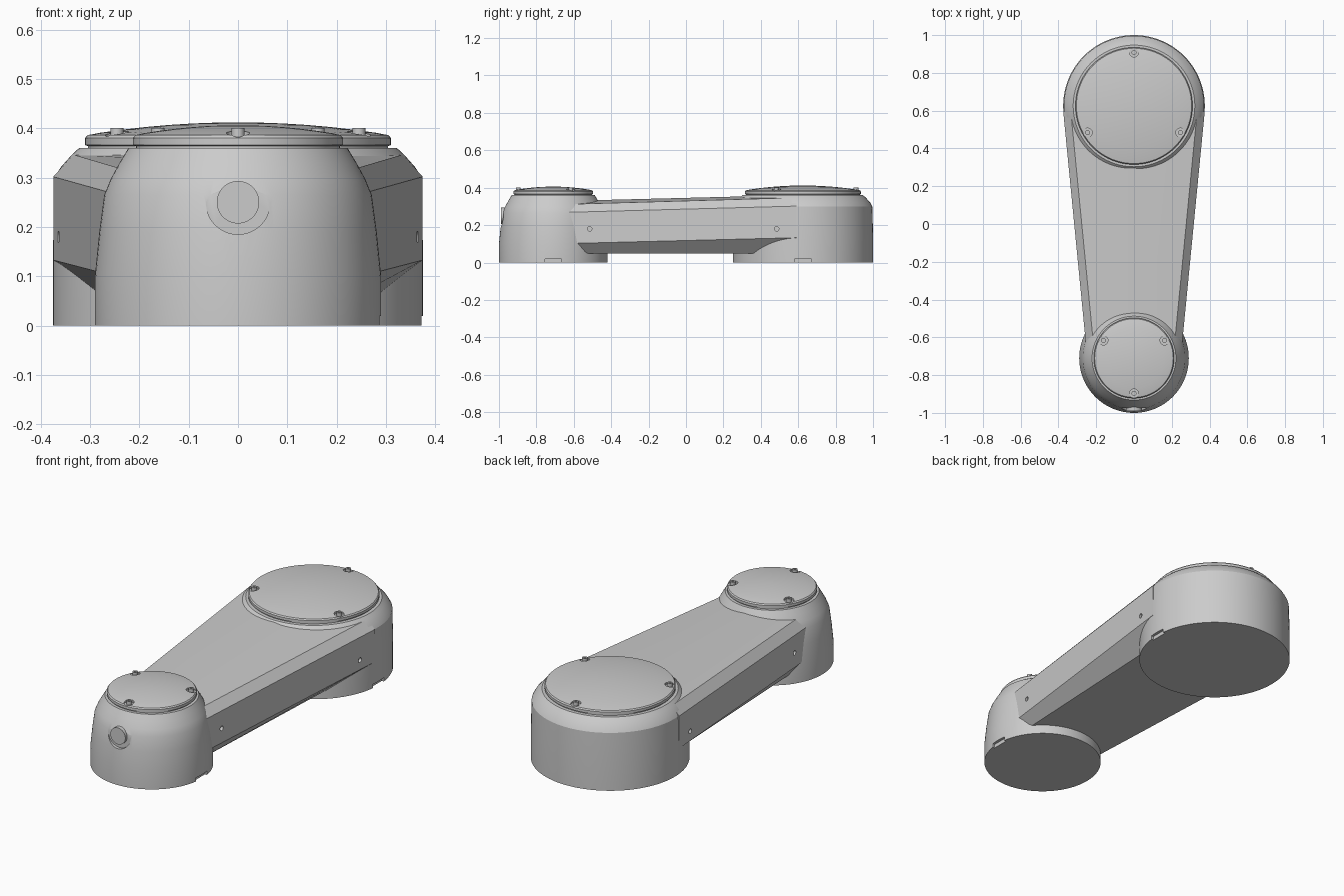
import bpy, bmesh
from math import radians, cos, sin, pi
from mathutils import Matrix, Vector

if "Cube" in bpy.data.objects:
    bpy.data.objects.remove(bpy.data.objects["Cube"])

BIG, SMALL = Vector((0, 0.625, 0)), Vector((0, -0.71, 0))


def make_object(name, bm):
    bmesh.ops.recalc_face_normals(bm, faces=bm.faces)
    mesh = bpy.data.meshes.new(name)
    bm.to_mesh(mesh)
    bm.free()
    ob = bpy.data.objects.new(name, mesh)
    bpy.context.collection.objects.link(ob)
    return ob


def lathe(name, profile, center, sides=96):
    """Turn an (r, z) profile around a vertical axis; closed with caps."""
    bm = bmesh.new()
    rings = [[bm.verts.new((center.x + r * cos(2 * pi * i / sides),
                            center.y + r * sin(2 * pi * i / sides), z))
              for i in range(sides)] for r, z in profile]
    for a, b in zip(rings, rings[1:]):
        for i in range(sides):
            j = (i + 1) % sides
            bm.faces.new((a[i], a[j], b[j], b[i]))
    bm.faces.new(rings[0])
    bm.faces.new(rings[-1])
    return make_object(name, bm)


def cylinder(name, loc, r, depth, axis='Z', sides=32):
    rot = {'Z': Matrix(), 'X': Matrix.Rotation(pi / 2, 4, 'Y'),
           'Y': Matrix.Rotation(pi / 2, 4, 'X')}[axis]
    bm = bmesh.new()
    bmesh.ops.create_cone(bm, cap_ends=True, segments=sides, radius1=r, radius2=r,
                          depth=depth, matrix=Matrix.Translation(loc) @ rot)
    return make_object(name, bm)


def box(name, loc, size):
    bm = bmesh.new()
    bmesh.ops.create_cube(bm, size=1, matrix=Matrix.Translation(loc)
                          @ Matrix.Diagonal((*size, 1)))
    return make_object(name, bm)


def cut(ob, cutters):
    for c in cutters:
        c.hide_render = True
        mod = ob.modifiers.new("cut", 'BOOLEAN')
        mod.operation, mod.solver, mod.object = 'DIFFERENCE', 'EXACT', c
        bpy.context.view_layer.objects.active = ob
        bpy.ops.object.modifier_apply(modifier=mod.name)
        bpy.data.objects.remove(c)


def smooth(ob, angle=17):
    bpy.ops.object.select_all(action='DESELECT')
    ob.select_set(True)
    bpy.context.view_layer.objects.active = ob
    bpy.ops.object.shade_smooth_by_angle(angle=radians(angle))


# Hubs at both ends
big_hub = lathe("large_hub", [(0.375, 0), (0.375, 0.15), (0.371, 0.30), (0.36, 0.32),
                              (0.338, 0.345), (0.322, 0.36)], BIG)
small_hub = lathe("small_hub", [(0.29, 0), (0.29, 0.10), (0.281, 0.19), (0.271, 0.265),
                                (0.258, 0.297), (0.24, 0.33), (0.222, 0.36)], SMALL)

# Cable slots at the base, on the right side, and the button recess
cut(big_hub, [box("slot", BIG + Vector((0.375, 0, 0.008)), (0.03, 0.09, 0.024))])
cut(small_hub, [box("slot", SMALL + Vector((0.29, 0, 0.008)), (0.03, 0.09, 0.024)),
                cylinder("recess", (0, -1.025, 0.25), 0.065, 0.10, 'Y', 48)])
smooth(big_hub)
smooth(small_hub)

# Round front button
smooth(cylinder("front_button", (0, -0.965, 0.25), 0.043, 0.05, 'Y', 48), 30)


# Tapered arm: lofted chamfered sections
def arm_section(y):
    t = (y + 0.58) / 1.18
    hw = 0.26 + 0.115 * t
    half = [(hw - 0.04 - 0.06 * t, 0.047), (hw, 0.103 + 0.03 * t),
            (hw, 0.27 + 0.032 * t), (hw - 0.04, 0.313 + 0.034 * t)]
    return half + [(0, 0.331 + 0.03 * t)] + [(-x, z) for x, z in reversed(half)]


bm = bmesh.new()
ends = [[bm.verts.new((x, y, z)) for x, z in arm_section(y)] for y in (-0.70, 0.592)]
n = len(ends[0])
for i in range(n):
    j = (i + 1) % n
    bm.faces.new((ends[0][i], ends[0][j], ends[1][j], ends[1][i]))
for e in ends:
    bm.faces.new(e)
arm = make_object("arm", bm)

# Small screw holes in the arm sides
cut(arm, [cylinder("hole", (s * (0.26 + 0.115 * (y + 0.58) / 1.18), y, 0.18),
                   0.012, 0.04, 'X', 20)
          for s in (-1, 1) for y in (-0.515, 0.485)])
smooth(arm)


# Domed caps with three screws each
def cap(name, center, r, top, screw_r, start):
    rim = 0.386
    dome = [(r * k, rim + (top - rim) * (1 - k * k))
            for k in (0.9, 0.75, 0.6, 0.45, 0.3, 0.15, 0.03)]
    ob = lathe(name, [(r - 0.006, 0.35), (r - 0.006, 0.364), (r, 0.366), (r, 0.380),
                      (r - 0.005, rim)] + dome, center)
    spots = [center + screw_r * Vector((cos(a), sin(a), 0))
             for a in (radians(start + 120 * i) for i in range(3))]
    cut(ob, [cylinder("pocket", p + Vector((0, 0, 0.43)), 0.024, 0.096) for p in spots])
    smooth(ob)
    for i, p in enumerate(spots):
        screw = cylinder(f"{name}_screw_{i + 1}", p + Vector((0, 0, 0.39)), 0.013, 0.022)
        cut(screw, [cylinder("socket", p + Vector((0, 0, 0.402)), 0.007, 0.016, 'Z', 6)])
        smooth(screw, 30)


cap("large_cap", BIG, 0.31, 0.412, 0.283, 90)
cap("small_cap", SMALL, 0.213, 0.406, 0.187, -90)
